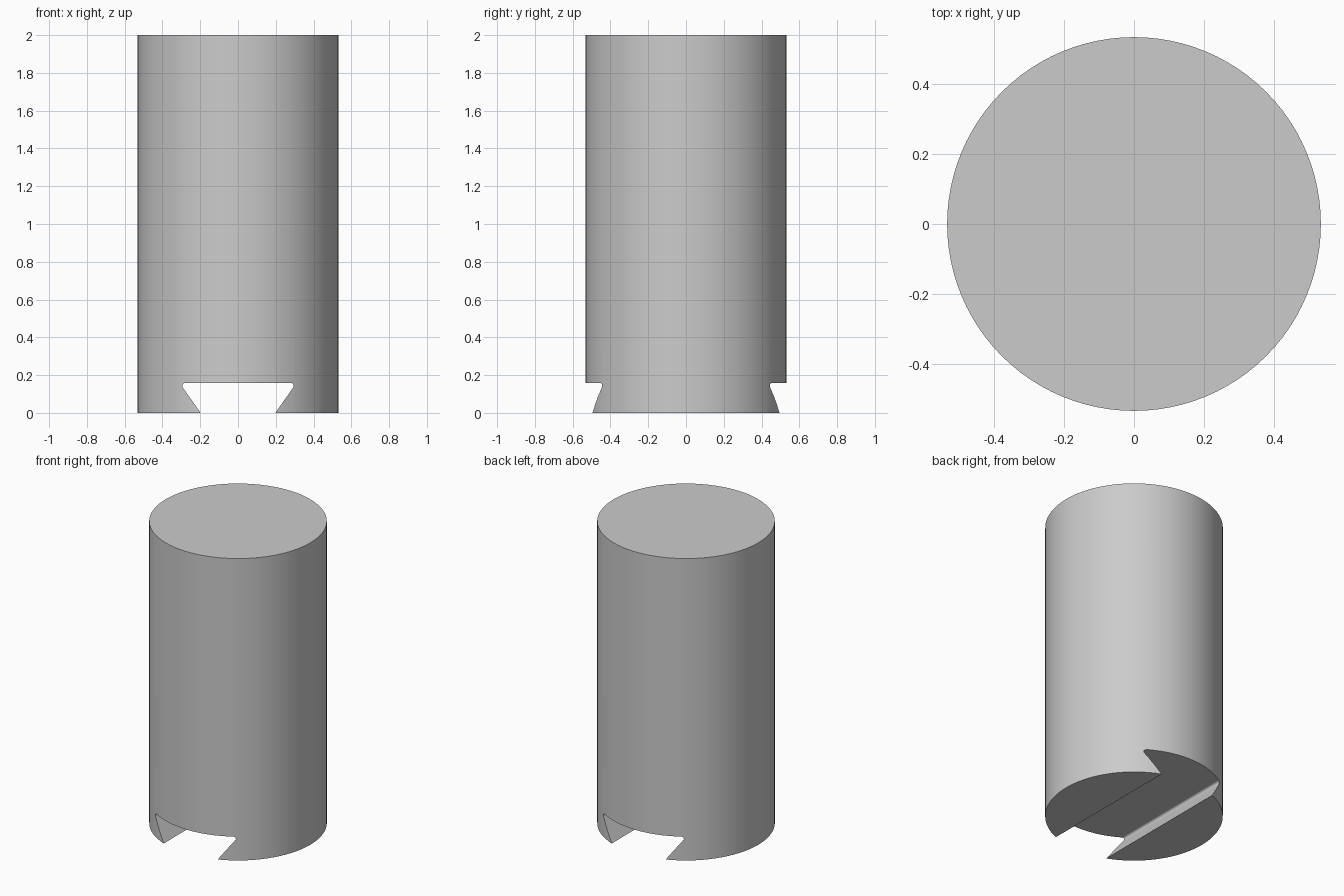
import bpy
import bmesh
from math import radians, sin, cos, tan

cube = bpy.data.objects.get("Cube")
if cube:
    bpy.data.objects.remove(cube, do_unlink=True)

RADIUS, HEIGHT = 0.533, 2.0
SLOT_HALF, SLOT_TOP = 0.198, 0.158   # mouth half width and depth of the slot
FLANK, FILLET = 55, 0.015            # undercut angle in degrees, corner radius

grey = bpy.data.materials.new("plain grey")
grey.use_nodes = True
colour = (0.6, 0.6, 0.6, 1)
grey.diffuse_color = colour
grey.node_tree.nodes["Principled BSDF"].inputs["Base Color"].default_value = colour


def dovetail_profile():
    """Slot outline in x and z, with rounded inner corners."""
    slope = tan(radians(FLANK))
    drop = 0.1
    corner = SLOT_HALF + SLOT_TOP / slope
    cx = corner - FILLET / tan(radians(FLANK / 2))
    cz = SLOT_TOP - FILLET
    right = [(SLOT_HALF - drop / slope, -drop)]
    start, steps = FLANK - 90, 10
    for i in range(steps + 1):
        a = radians(start + (90 - start) * i / steps)
        right.append((cx + FILLET * cos(a), cz + FILLET * sin(a)))
    return right + [(-x, z) for x, z in reversed(right)]


# Round body
bpy.ops.mesh.primitive_cylinder_add(vertices=96, radius=RADIUS, depth=HEIGHT,
                                    location=(0, 0, HEIGHT / 2))
body = bpy.context.object
body.name = "cylinder_body"
body.data.materials.append(grey)

# Dovetail cutter running front to back
bm = bmesh.new()
face = bm.faces.new([bm.verts.new((x, -1, z)) for x, z in dovetail_profile()])
ext = bmesh.ops.extrude_face_region(bm, geom=[face])
verts = [v for v in ext["geom"] if isinstance(v, bmesh.types.BMVert)]
bmesh.ops.translate(bm, verts=verts, vec=(0, 2, 0))
bmesh.ops.recalc_face_normals(bm, faces=bm.faces)
mesh = bpy.data.meshes.new("slot_cutter")
bm.to_mesh(mesh)
bm.free()
mesh.materials.append(grey)
cutter = bpy.data.objects.new("slot_cutter", mesh)
cutter.hide_render = True
bpy.context.collection.objects.link(cutter)

# Cut the slot, then discard the cutter
cut = body.modifiers.new("dovetail_slot", "BOOLEAN")
cut.operation = "DIFFERENCE"
cut.solver = "EXACT"
cut.object = cutter
bpy.context.view_layer.objects.active = body
bpy.ops.object.modifier_apply(modifier=cut.name)
bpy.data.objects.remove(cutter, do_unlink=True)

# Smooth wall with crisp rims
bpy.ops.object.select_all(action="DESELECT")
body.select_set(True)
bpy.ops.object.shade_smooth_by_angle(angle=radians(30))
